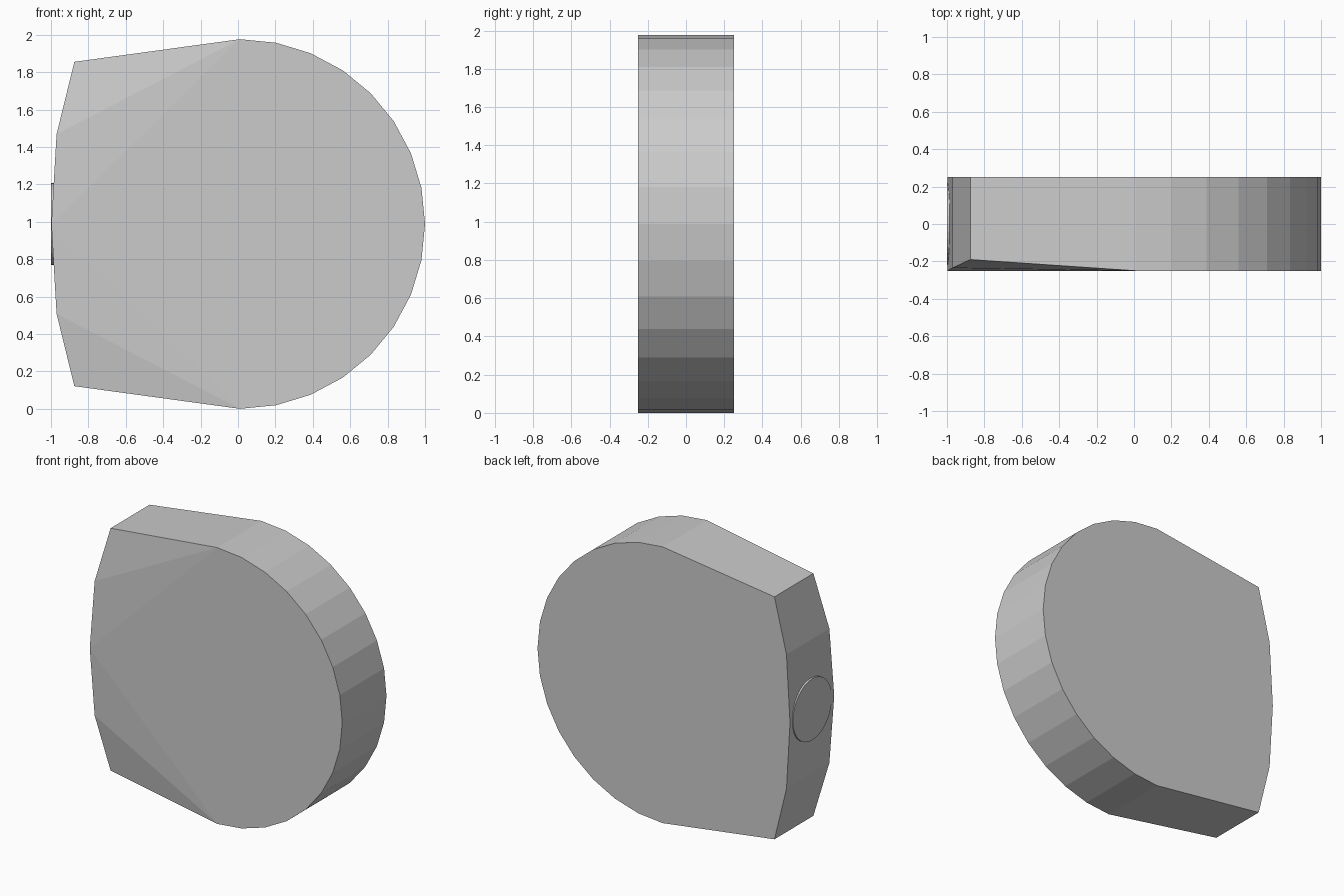
import bpy, bmesh, math

if "Cube" in bpy.data.objects:
    bpy.data.objects.remove(bpy.data.objects["Cube"])

R, CZ, HALF = 0.988, 0.988, 0.25


def make_object(name, bm):
    bmesh.ops.recalc_face_normals(bm, faces=bm.faces)
    mesh = bpy.data.meshes.new(name)
    bm.to_mesh(mesh)
    bm.free()
    obj = bpy.data.objects.new(name, mesh)
    bpy.context.collection.objects.link(obj)
    return obj


# Shield-shaped body: faceted half circle on +x, tapered block on -x
# Profile entries are (x, z, front y)
arc = [(0.01 + 0.99 * math.sin(math.pi * i / 16), CZ + R * math.cos(math.pi * i / 16), -HALF)
       for i in range(17)]
upper = [(-0.875, CZ + 0.867, -0.19), (-0.97, CZ + 0.48, -0.235)]
lower = [(x, 2 * CZ - z, y) for x, z, y in reversed(upper)]
profile = arc + lower + [(-0.998, CZ, -HALF)] + upper[::-1]
n = len(profile)

bm = bmesh.new()
front = [bm.verts.new((x, y, z)) for x, z, y in profile]
back = [bm.verts.new((x, HALF, z)) for x, z, y in profile]
# order the five left points: lower corner, lower side, middle, upper side, upper corner
order = list(range(17)) + [18, 17, 19, 20, 21]
left = sorted(range(17, 22), key=lambda i: profile[i][1])
ring = list(range(17)) + left
f = [front[i] for i in ring]
b = [back[i] for i in ring]
for i in range(n):
    j = (i + 1) % n
    bm.faces.new((f[i], f[j], b[j], b[i]))
bm.faces.new(b)

# Front: flat main face plus bevelled triangles toward the left corners
bm.faces.new(f[:17] + [f[19]])
for a, c, d in ((16, 17, 18), (16, 18, 19), (0, 19, 20), (0, 20, 21)):
    bm.faces.new((f[a], f[c], f[d]))
make_object("body", bm)

# Round inset plate on the left side
bm = bmesh.new()
SIDES, PR = 32, 0.22
rim = [bm.verts.new((-1.0, PR * math.cos(2 * math.pi * i / SIDES),
                     CZ + PR * math.sin(2 * math.pi * i / SIDES))) for i in range(SIDES)]
plate = bm.faces.new(rim)
ext = bmesh.ops.extrude_face_region(bm, geom=[plate])
for v in ext["geom"]:
    if isinstance(v, bmesh.types.BMVert):
        v.co.x = -0.98
make_object("side_plate", bm)
